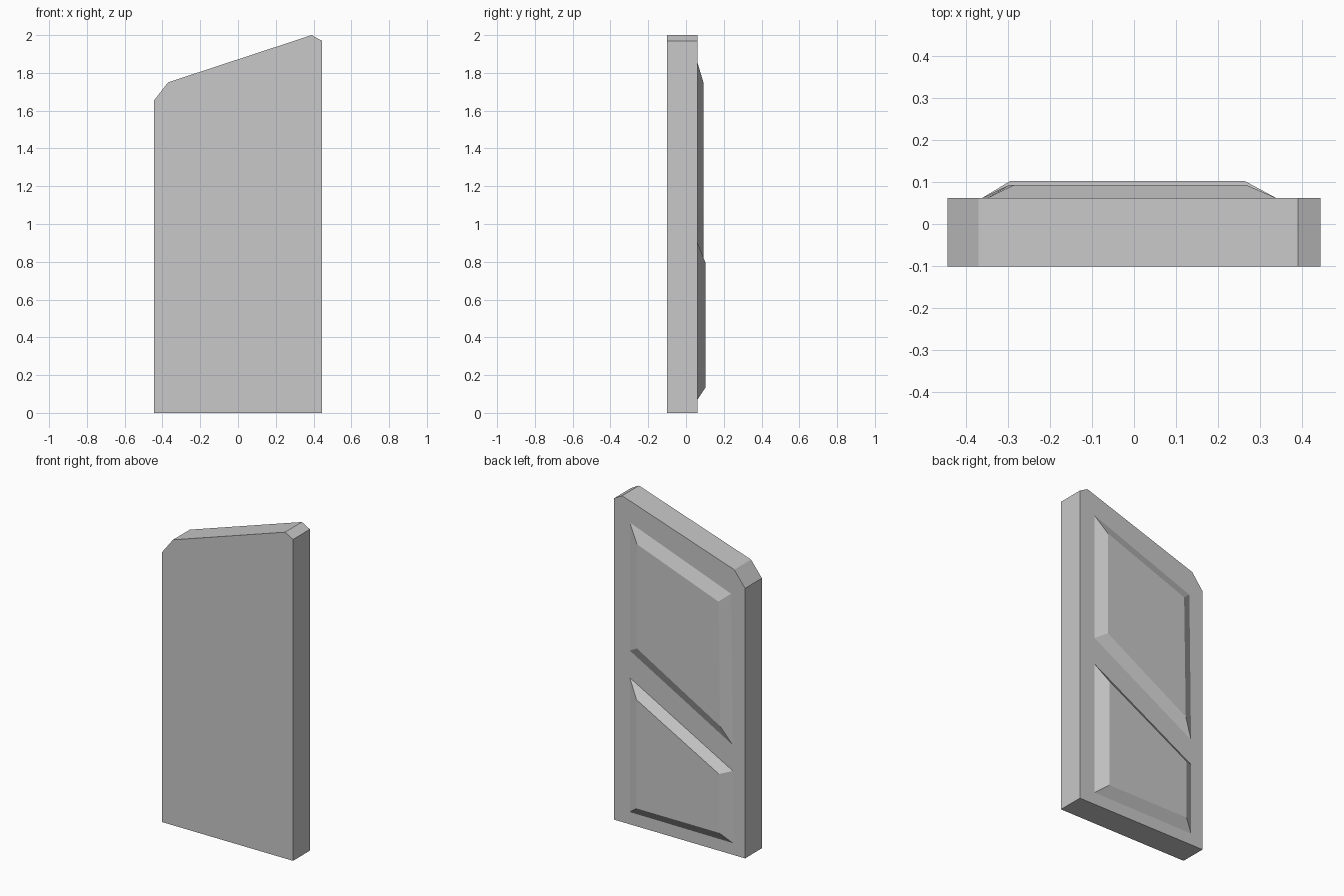
import bpy
import bmesh

cube = bpy.data.objects.get("Cube")
if cube:
    bpy.data.objects.remove(cube)

BACK, FRONT = 0.062, -0.101

grey = bpy.data.materials.new("plain_grey")
grey.use_nodes = True
colour = (0.58, 0.58, 0.58, 1)
grey.diffuse_color = colour
grey.node_tree.nodes["Principled BSDF"].inputs["Base Color"].default_value = colour


def loft(name, outline_a, y_a, outline_b, y_b):
    """Flat-faced solid joining two x-z outlines at two depths."""
    bm = bmesh.new()
    a = [bm.verts.new((x, y_a, z)) for x, z in outline_a]
    b = [bm.verts.new((x, y_b, z)) for x, z in outline_b]
    bm.faces.new(a)
    bm.faces.new(b[::-1])
    n = len(a)
    for i in range(n):
        j = (i + 1) % n
        bm.faces.new((a[i], b[i], b[j], a[j]))
    bmesh.ops.recalc_face_normals(bm, faces=bm.faces)
    mesh = bpy.data.meshes.new(name)
    bm.to_mesh(mesh)
    bm.free()
    mesh.materials.append(grey)
    obj = bpy.data.objects.new(name, mesh)
    bpy.context.collection.objects.link(obj)
    return obj


# Door slab with sloping top and clipped corners
slab = [(-0.444, 0), (0.444, 0), (0.444, 1.97), (0.39, 2.0),
        (-0.37, 1.75), (-0.444, 1.655)]
loft("door_slab", slab, FRONT, slab, BACK)

# Raised bevelled panels on the back
loft("upper_panel",
     [(-0.361, 0.672), (0.338, 1.065), (0.338, 1.85), (-0.349, 1.597)], BACK,
     [(-0.297, 0.782), (0.267, 1.108), (0.267, 1.747), (-0.285, 1.543)], 0.093)
loft("lower_panel",
     [(-0.361, 0.072), (0.338, 0.075), (0.338, 0.899), (-0.361, 0.514)], BACK,
     [(-0.295, 0.132), (0.264, 0.132), (0.264, 0.798), (-0.295, 0.492)], 0.102)
